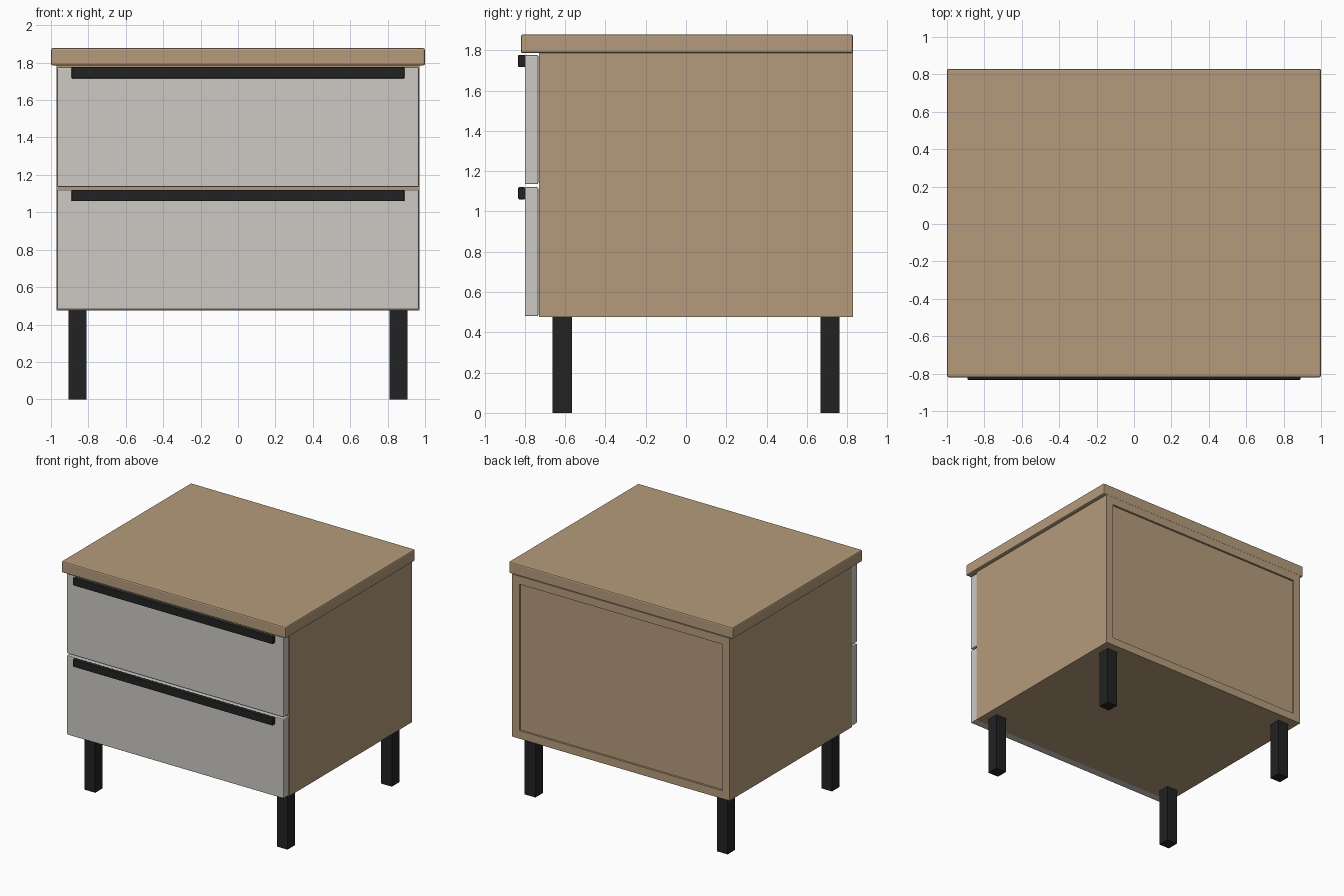
import bpy
import bmesh

if "Cube" in bpy.data.objects:
    bpy.data.objects.remove(bpy.data.objects["Cube"])


def material(name, rgb):
    m = bpy.data.materials.new(name)
    m.diffuse_color = (*rgb, 1)
    m.use_nodes = True
    m.node_tree.nodes["Principled BSDF"].inputs["Base Color"].default_value = m.diffuse_color
    return m


WOOD = material("wood", (0.46, 0.33, 0.20))
PALE = material("pale_front", (0.61, 0.59, 0.56))
BLACK = material("black_metal", (0.016, 0.016, 0.016))


def box(name, x, y, z, mat, bevel=0.0):
    """Box from (min, max) ranges, with an optional rounded edge."""
    bm = bmesh.new()
    bmesh.ops.create_cube(bm, size=1)
    for v in bm.verts:
        v.co = [r[0] if c < 0 else r[1] for c, r in zip(v.co, (x, y, z))]
    mesh = bpy.data.meshes.new(name)
    bm.to_mesh(mesh)
    bm.free()
    mesh.materials.append(mat)
    ob = bpy.data.objects.new(name, mesh)
    bpy.context.collection.objects.link(ob)
    if bevel:
        mod = ob.modifiers.new("edge", 'BEVEL')
        mod.width = bevel
        mod.segments = 2
    return ob


W, T = 0.97, 0.065           # cabinet half width, panel thickness
F, B = -0.73, 0.83           # cabinet front and back
Z0, Z1 = 0.475, 1.785        # cabinet bottom and top

# Table top
box("table_top", (-1, 1), (-0.82, 0.83), (Z1, 1.878), WOOD, 0.01)

# Cabinet panels
for s, side in ((-1, "left"), (1, "right")):
    xs = sorted((s * W, s * (W - T)))
    box(f"{side}_side_panel", xs, (F, B), (Z0, Z1), WOOD)
inner = (-W + T, W - T)
box("bottom_panel", inner, (F, B), (Z0, Z0 + T), WOOD)
box("upper_panel", inner, (F, B), (Z1 - T, Z1), WOOD)
box("divider_rail", inner, (F, B - 0.04), (1.095, 1.16), WOOD)
# Back panel sits slightly inside the frame
box("back_panel", inner, (B - 0.04, B - 0.016), (Z0 + T, Z1 - T), WOOD)

# Drawer fronts with bar handles along the top edge
for name, z0, z1 in (("lower", 0.48, 1.12), ("upper", 1.135, 1.776)):
    box(f"{name}_drawer_front", (-0.967, 0.967), (-0.80, -0.733), (z0, z1), PALE, 0.006)
    box(f"{name}_handle", (-0.89, 0.89), (-0.833, -0.798), (z1 - 0.06, z1), BLACK, 0.004)

# Legs
for sx, side in ((-1, "left"), (1, "right")):
    xs = sorted((sx * 0.81, sx * 0.905))
    box(f"front_{side}_leg", xs, (-0.662, -0.567), (0, Z0), BLACK)
    box(f"back_{side}_leg", xs, (0.667, 0.762), (0, Z0), BLACK)
